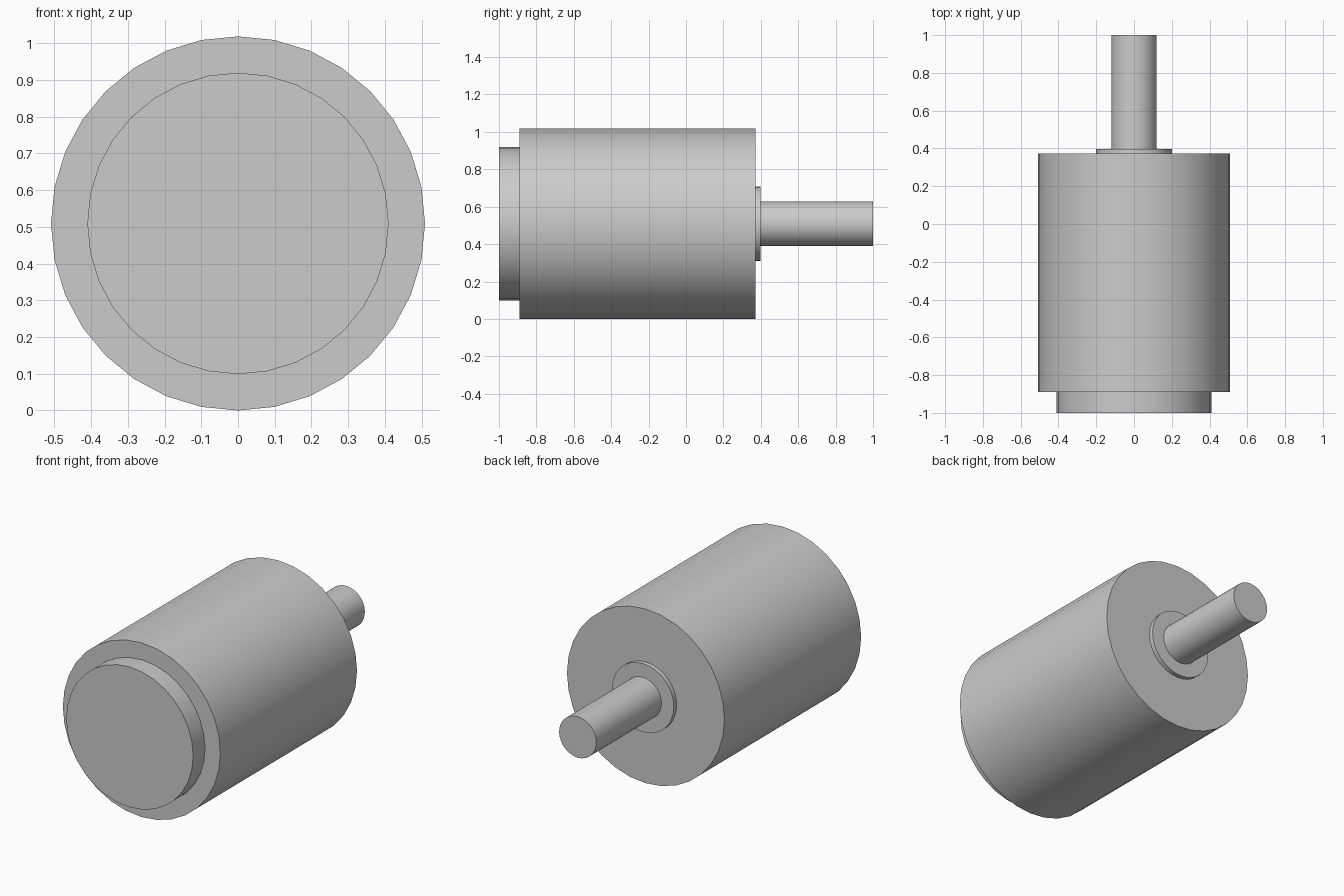
import bpy
import math

cube = bpy.data.objects.get("Cube")
if cube:
    bpy.data.objects.remove(cube, do_unlink=True)

AXIS_Z = 0.509

metal = bpy.data.materials.new("plain grey")
grey = (0.6, 0.6, 0.6, 1.0)
metal.diffuse_color = grey
metal.use_nodes = True
metal.node_tree.nodes["Principled BSDF"].inputs["Base Color"].default_value = grey


def turned_part(name, radius, y_front, y_back):
    """Smooth cylinder lying along y between two depths."""
    bpy.ops.mesh.primitive_cylinder_add(
        vertices=32, radius=radius, depth=y_back - y_front,
        location=(0, (y_front + y_back) / 2, AXIS_Z),
        rotation=(math.pi / 2, 0, 0))
    part = bpy.context.object
    part.name = name
    part.data.materials.append(metal)
    bpy.ops.object.shade_smooth_by_angle(angle=math.radians(30))
    return part


# Front cap, main body, shaft collar and output shaft
turned_part("front_cap", 0.41, -1.0, -0.89)
turned_part("motor_body", 0.509, -0.89, 0.372)
turned_part("shaft_collar", 0.2, 0.372, 0.398)
turned_part("output_shaft", 0.12, 0.398, 1.0)
